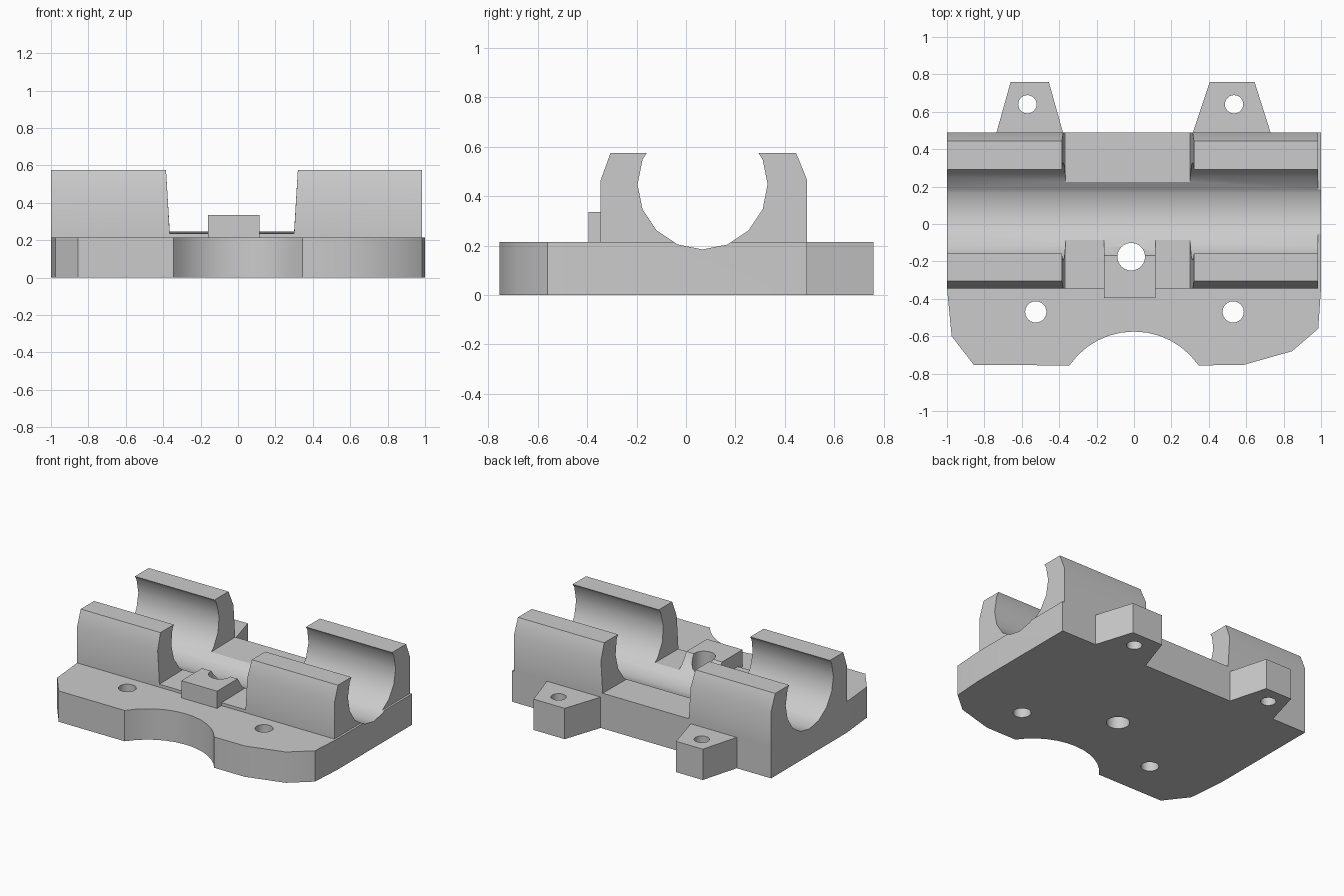
import bpy, math

if "Cube" in bpy.data.objects:
    bpy.data.objects.remove(bpy.data.objects["Cube"], do_unlink=True)

grey = bpy.data.materials.new("plain grey")
grey.use_nodes = True
GREY = (0.6, 0.6, 0.6, 1)
grey.diffuse_color = GREY
grey.node_tree.nodes["Principled BSDF"].inputs["Base Color"].default_value = GREY


def prism(name, outline, lo, hi, axis="z"):
    """Extrude a 2D outline along an axis: (x, y) along z, (y, z) along x, (x, z) along y."""
    place = {"z": lambda p, t: (p[0], p[1], t),
             "x": lambda p, t: (t, p[0], p[1]),
             "y": lambda p, t: (p[0], t, p[1])}[axis]
    n = len(outline)
    verts = [place(p, t) for t in (lo, hi) for p in outline]
    faces = [tuple(range(n)), tuple(range(n, 2 * n))]
    faces += [(i, (i + 1) % n, n + (i + 1) % n, n + i) for i in range(n)]
    mesh = bpy.data.meshes.new(name)
    mesh.from_pydata(verts, [], faces)
    obj = bpy.data.objects.new(name, mesh)
    bpy.context.collection.objects.link(obj)
    select(obj)
    bpy.ops.object.mode_set(mode="EDIT")
    bpy.ops.mesh.select_all(action="SELECT")
    bpy.ops.mesh.normals_make_consistent(inside=False)
    bpy.ops.object.mode_set(mode="OBJECT")
    mesh.materials.append(grey)
    return obj


def select(obj):
    bpy.ops.object.select_all(action="DESELECT")
    obj.select_set(True)
    bpy.context.view_layer.objects.active = obj


def circle(cx, cy, r, n):
    return [(cx + r * math.cos(math.tau * i / n), cy + r * math.sin(math.tau * i / n))
            for i in range(n)]


def cut(obj, cutters):
    select(obj)
    for cutter in cutters:
        mod = obj.modifiers.new("cut", "BOOLEAN")
        mod.operation = "DIFFERENCE"
        mod.solver = "EXACT"
        mod.object = cutter
        bpy.ops.object.modifier_apply(modifier=mod.name)


def hole(x, y, r):
    return prism("hole_cutter", circle(x, y, r, 24), -0.1, 0.9)


TOP = 0.215      # plate thickness
BACK = 0.49

# Cutters: rod bore, centre hole, mounting holes
bore = prism("bore_cutter", circle(0.067, 0.447, 0.263, 16), -1.2, 1.2, "x")
centre_hole = hole(-0.015, -0.175, 0.074)
front_holes = [hole(x, -0.47, 0.057) for x in (-0.525, 0.53)]
tab_holes = [hole(x, 0.64, 0.049) for x in (-0.57, 0.535)]

# Base plate with a scooped front edge
scoop = []
for i in range(13):
    a = math.radians(145.2 - i * 110.4 / 12)
    scoop.append((0.42 * math.cos(a), -0.995 + 0.42 * math.sin(a)))
outline = [(-1, BACK), (-1, -0.34), (-0.975, -0.6), (-0.855, -0.755)] + scoop + [
    (0.58, -0.755), (0.845, -0.68), (0.985, -0.56), (1, -0.34), (1, BACK)]
base = prism("base_plate", outline, 0, TOP)
cut(base, [bore, centre_hole] + front_holes)

# Bearing housing with chamfered shoulders, opened in the middle
profile = [(-0.345, TOP), (-0.345, 0.465), (-0.305, 0.575),
           (0.445, 0.575), (BACK, 0.465), (BACK, TOP)]
housing = prism("bearing_housing", profile, -1, 0.985, "x")
gap = prism("gap_cutter", [(-0.365, 0.24), (0.3, 0.24), (0.325, 0.66), (-0.39, 0.66)],
            -0.6, 0.6, "y")
for v in gap.data.vertices:          # floor falls slightly towards the front
    if v.co.z < 0.3:
        v.co.z += 0.012 * v.co.y
cut(housing, [gap, bore, centre_hole])

# Small block beside the bore
block = prism("centre_block", [(-0.16, -0.395), (0.115, -0.395), (0.115, -0.06), (-0.16, -0.06)],
              TOP, 0.335)
cut(block, [bore, centre_hole])

# Rear mounting tabs
parts = [base, housing, block]
tabs = {"right_tab": (-0.735, -0.66, -0.455, -0.38), "left_tab": (0.315, 0.405, 0.645, 0.73)}
for (name, (a, b, c, d)), drill in zip(tabs.items(), tab_holes):
    tab = prism(name, [(a, BACK), (b, 0.758), (c, 0.758), (d, BACK)], 0, TOP)
    cut(tab, [drill])
    parts.append(tab)

for cutter in [bore, gap, centre_hole] + front_holes + tab_holes:
    bpy.data.objects.remove(cutter, do_unlink=True)

for part in parts:
    select(part)
    bpy.ops.object.shade_smooth_by_angle(angle=math.radians(30))
